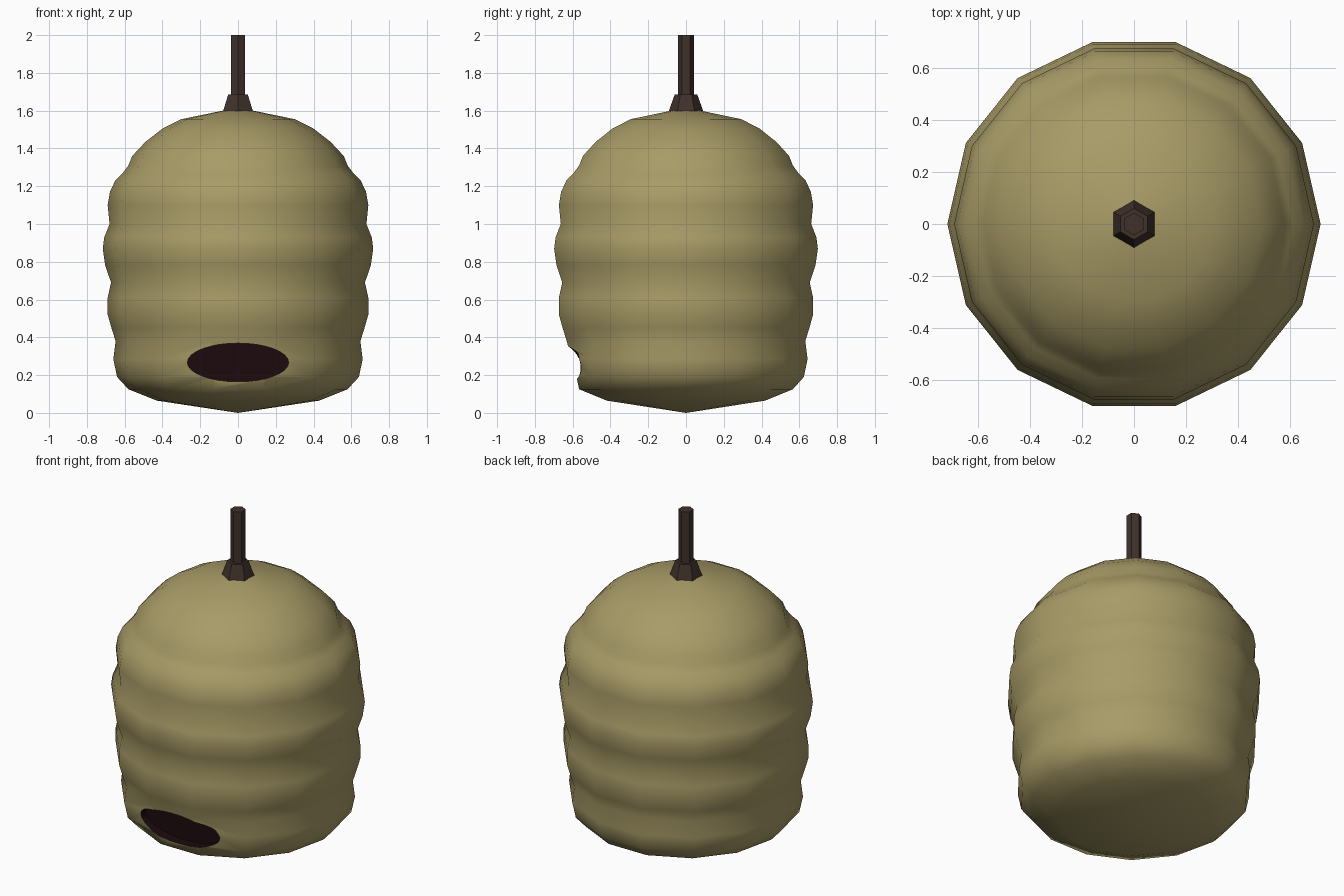
import bpy, bmesh, math

if "Cube" in bpy.data.objects:
    bpy.data.objects.remove(bpy.data.objects["Cube"])


def mat(name, rgb):
    m = bpy.data.materials.new(name)
    m.diffuse_color = (*rgb, 1)
    m.use_nodes = True
    m.node_tree.nodes["Principled BSDF"].inputs["Base Color"].default_value = m.diffuse_color
    return m


STRAW = mat("straw", (0.39, 0.33, 0.135))
DARK = mat("dark_opening", (0.012, 0.003, 0.004))
WOOD = mat("dark_wood", (0.05, 0.031, 0.024))


def finish(bm, name, mats):
    bmesh.ops.recalc_face_normals(bm, faces=bm.faces)
    me = bpy.data.meshes.new(name)
    bm.to_mesh(me)
    bm.free()
    ob = bpy.data.objects.new(name, me)
    bpy.context.collection.objects.link(ob)
    for m in mats:
        me.materials.append(m)
    return ob


def lathe(profile, sides, phase=0.0):
    """Closed turned solid; a radius of 0 makes a pole."""
    bm = bmesh.new()
    rings = []
    for r, z in profile:
        n = sides if r > 0 else 1
        rings.append([bm.verts.new((r * math.cos(phase + math.tau * i / sides),
                                    r * math.sin(phase + math.tau * i / sides), z))
                      for i in range(n)])
    for a, b in zip(rings, rings[1:]):
        for i in range(sides):
            j = (i + 1) % sides
            vs = [a[i % len(a)], a[j % len(a)], b[j % len(b)], b[i % len(b)]]
            bm.faces.new(list(dict.fromkeys(vs)))
    for ring in (rings[0], rings[-1]):
        if len(ring) > 1:
            bm.faces.new(ring)
    return bm


# Hive body: ringed 14-sided shell
hive_profile = [
    (0, 0.0), (0.43, 0.065), (0.58, 0.125), (0.64, 0.19), (0.66, 0.285), (0.648, 0.38),
    (0.67, 0.45), (0.69, 0.52), (0.69, 0.61), (0.672, 0.69), (0.703, 0.78),
    (0.716, 0.87), (0.708, 0.93), (0.68, 1.00), (0.69, 1.10), (0.678, 1.17),
    (0.65, 1.23), (0.61, 1.27), (0.58, 1.31), (0.56, 1.36), (0.49, 1.435),
    (0.40, 1.505), (0.30, 1.555), (0.08, 1.60), (0, 1.61)]
bm = lathe(hive_profile, 14)
# flatten the front where the opening sits
for v in bm.verts:
    if v.co.y < -0.55 and abs(v.co.x) < 0.2 and 0.15 < v.co.z < 0.33:
        v.co.y = -0.58 if v.co.z < 0.24 else -0.605
hive = finish(bm, "hive_body", [STRAW, DARK])

# Oval opening cut into the front, dark inside
bm = bmesh.new()
loops = [[bm.verts.new((0.268 * math.cos(math.tau * i / 32), y,
                        0.267 + 0.102 * math.sin(math.tau * i / 32)))
          for i in range(32)] for y in (-0.9, -0.515)]
for i in range(32):
    j = (i + 1) % 32
    bm.faces.new((loops[0][i], loops[0][j], loops[1][j], loops[1][i]))
bm.faces.new(loops[0])
bm.faces.new(loops[1])
for f in bm.faces:
    f.material_index = 1
cutter = finish(bm, "opening_cutter", [STRAW, DARK])
cutter.hide_render = True

cut = hive.modifiers.new("opening", 'BOOLEAN')
cut.operation = 'DIFFERENCE'
cut.solver = 'EXACT'
cut.object = cutter
bpy.context.view_layer.objects.active = hive
hive.select_set(True)
bpy.ops.object.modifier_apply(modifier=cut.name)
bpy.data.objects.remove(cutter, do_unlink=True)
bpy.ops.object.shade_smooth_by_angle(angle=math.radians(50))

# Hanging stem: flared hexagonal collar and rod
finish(lathe([(0.092, 1.595), (0.06, 1.685)], 6, math.pi / 2), "stem_collar", [WOOD])
finish(lathe([(0.043, 1.66), (0.043, 2.0)], 6, math.pi / 2), "stem_rod", [WOOD])
